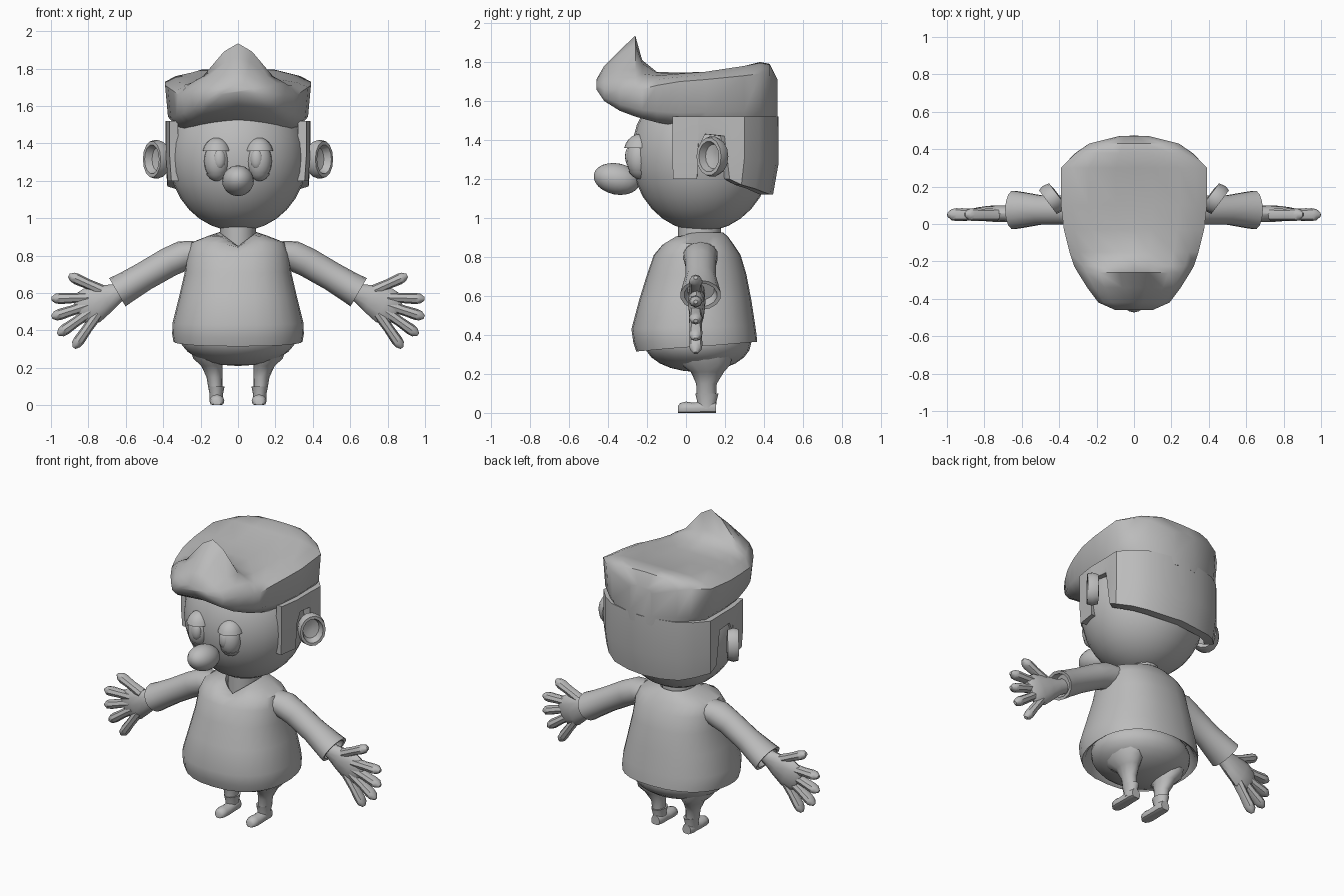
import bpy, bmesh, math
from mathutils import Vector, Matrix

if "Cube" in bpy.data.objects:
    bpy.data.objects.remove(bpy.data.objects["Cube"])

grey = bpy.data.materials.new("plain_grey")
grey.diffuse_color = (0.5, 0.5, 0.5, 1)
grey.use_nodes = True
grey.node_tree.nodes["Principled BSDF"].inputs["Base Color"].default_value = grey.diffuse_color


def finish(bm, name, angle=40):
    bmesh.ops.recalc_face_normals(bm, faces=bm.faces)
    me = bpy.data.meshes.new(name)
    bm.to_mesh(me)
    bm.free()
    ob = bpy.data.objects.new(name, me)
    bpy.context.collection.objects.link(ob)
    me.materials.append(grey)
    bpy.ops.object.select_all(action='DESELECT')
    ob.select_set(True)
    bpy.context.view_layer.objects.active = ob
    bpy.ops.object.shade_smooth_by_angle(angle=math.radians(angle))
    return ob


def loft(name, rings, angle=40):
    """Skin a row of closed rings and cap both ends."""
    bm = bmesh.new()
    vs = [[bm.verts.new(p) for p in r] for r in rings]
    n = len(vs[0])
    for a, b in zip(vs, vs[1:]):
        for i in range(n):
            j = (i + 1) % n
            bm.faces.new((a[i], a[j], b[j], b[i]))
    bm.faces.new(vs[0])
    bm.faces.new(vs[-1])
    return finish(bm, name, angle)


def ball(name, loc, size, tilt=0, keep=None, seg=20, rows=12):
    """Ellipsoid; keep = (z, +1 or -1) keeps only the part above or below z."""
    bm = bmesh.new()
    m = Matrix.Translation(loc) @ Matrix.Rotation(tilt, 4, 'X') @ Matrix.Diagonal((*size, 1))
    bmesh.ops.create_uvsphere(bm, u_segments=seg, v_segments=rows, radius=1, matrix=m)
    if keep:
        res = bmesh.ops.bisect_plane(bm, geom=bm.verts[:] + bm.edges[:] + bm.faces[:],
                                     plane_co=(0, 0, keep[0]), plane_no=(0, 0, -keep[1]),
                                     clear_outer=True)
        cut = [e for e in res['geom_cut'] if isinstance(e, bmesh.types.BMEdge)]
        bmesh.ops.holes_fill(bm, edges=cut, sides=0)
    return finish(bm, name)


def circle(n):
    return [(math.cos(2 * math.pi * i / n), math.sin(2 * math.pi * i / n)) for i in range(n)]


def level(x, y, z, rx, ry, n=12):
    return [(x + rx * c, y + ry * s, z) for c, s in circle(n)]


def tube(name, path, y, n=10):
    """Tube in the xz plane; path entries are (x, z, in-plane radius, depth radius)."""
    rings = []
    for i, (x, z, a, b) in enumerate(path):
        p, q = path[max(i - 1, 0)], path[min(i + 1, len(path) - 1)]
        d = Vector((q[0] - p[0], q[1] - p[1])).normalized()
        rings.append([(x - d.y * a * c, y + b * s, z + d.x * a * c) for c, s in circle(n)])
    return loft(name, rings)


# Head, nose, neck
ball("head", (0, .08, 1.325), (.37, .36, .395), seg=28, rows=16)
ball("nose", (0, -.355, 1.2), (.085, .12, .08), tilt=-.2)
loft("neck", [level(0, .07, z, .095, .11, 16) for z in (.82, .9, 1.0)])

# Hair top with quiff: slices (y, half width, bottom, side, top, peak)
slices = [(-.46, .10, 1.66, 1.68, 1.70, 1.71), (-.42, .19, 1.60, 1.66, 1.73, 1.78),
          (-.34, .25, 1.55, 1.66, 1.76, 1.86), (-.26, .30, 1.52, 1.66, 1.76, 1.935),
          (-.225, .32, 1.51, 1.66, 1.74, 1.81), (-.15, .345, 1.49, 1.68, 1.73, 1.75),
          (-.03, .375, 1.47, 1.70, 1.74, 1.745), (.10, .39, 1.47, 1.71, 1.75, 1.75),
          (.30, .39, 1.47, 1.73, 1.78, 1.78), (.38, .31, 1.47, 1.74, 1.795, 1.80),
          (.43, .24, 1.47, 1.73, 1.785, 1.79), (.47, .08, 1.47, 1.68, 1.71, 1.71)]
rings = []
for y, w, bot, side, top, peak in slices:
    half = [(.8 * w, bot), (.96 * w, bot + .3 * (side - bot)), (w, side), (.85 * w, .4 * side + .6 * top),
            (.62 * w, top), (.25 * w, top + .75 * (peak - top))]
    rings.append([(0, y, bot + .015)] + [(x, y, z) for x, z in half] + [(0, y, peak)]
                 + [(-x, y, z) for x, z in reversed(half)])
loft("hair_top", rings, 50)

# Hair sides and back: outline (x, y, lower edge) with a notch for the ear
edge = [(.365, -.07, 1.2), (.385, .06, 1.2), (.385, .065, 1.36), (.385, .1, 1.43), (.385, .2, 1.42),
        (.387, .235, 1.2), (.388, .3, 1.17), (.32, .375, 1.15), (.24, .43, 1.13), (.12, .46, 1.12)]
edge = edge + [(0, .475, 1.12)] + [(-x, y, z) for x, y, z in reversed(edge)]
rings = []
for x, y, z in edge:
    t = (1.5 - z) / .38
    kx, ky = 1 - .03 * t, 1 - .06 * t
    rings.append([(x * kx, y * ky, z), (x, y, z + .4 * (1.52 - z)), (x, y, 1.52),
                  (x * .88, y * .88, 1.52), (x * kx * .88, y * ky * .88, z)])
loft("hair_sides", rings)

# Eyes and ears
for s, tag in ((1, "left"), (-1, "right")):
    x = .113 * s
    ball("eye_" + tag, (x, -.24, 1.305), (.068, .066, .1))
    ball("pupil_" + tag, (.1 * s, -.285, 1.315), (.034, .028, .055), seg=14, rows=8)
    ball("upper_lid_" + tag, (x, -.235, 1.335), (.078, .085, .096), keep=(1.36, 1))
    ball("lower_lid_" + tag, (x, -.235, 1.305), (.074, .076, .107), keep=(1.24, -1))
    rings = []
    for k, d in ((.4, -.04), (.9, -.035), (1, 0), (.93, .03), (.75, .03), (.6, -.01), (.2, -.02)):
        rings.append([(s * (.437 + .6 * .085 * k * c + .8 * d), .135 + .8 * .085 * k * c - .6 * d,
                       1.315 + .105 * k * v) for c, v in circle(14)])
    loft("ear_" + tag, rings, 50)

# Shirt: rows (z, half width, front y, back y, neckline dip, hem tilt)
rows = [(.42, .28, -.20, .30, 0, .05), (.33, .325, -.235, .345, 0, .05), (.315, .345, -.255, .365, 0, .05),
        (.36, .352, -.27, .362, 0, .04), (.43, .35, -.28, .355, 0, .02), (.58, .315, -.24, .335, 0, 0),
        (.71, .285, -.20, .31, 0, 0), (.81, .275, -.165, .28, 0, 0), (.87, .25, -.125, .24, .025, 0),
        (.905, .16, -.08, .215, .055, 0), (.925, .10, -.055, .19, .075, 0), (.88, .085, -.03, .17, .06, 0)]
rings = []
for z, w, f, b, dip, tilt in rows:
    ring = []
    for c, s in circle(28):
        px = w * math.copysign(abs(c) ** .85, c)
        py = (f + b) / 2 + (b - f) / 2 * math.copysign(abs(s) ** .9, s)
        v = dip * max(0, 1 - abs(px) / .1) if s < 0 else 0
        ring.append((px, py, z - v + tilt * (s + 1) / 2))
    rings.append(ring)
loft("shirt", rings)

# Hips
ball("hips", (0, .06, .36), (.31, .275, .15), seg=24)

for s, tag in ((1, "left"), (-1, "right")):
    # Sleeve with an open cuff
    sleeve = [(.2, .81, .08, .09), (.28, .805, .082, .09), (.37, .765, .08, .08), (.5, .69, .078, .08),
              (.6, .63, .083, .098), (.645, .604, .088, .105), (.643, .605, .07, .085), (.6, .63, .06, .07)]
    rings = []
    for x, z, a, b in sleeve:
        rings.append([(s * (x + .5 * a * c), .075 + b * v, z + .86 * a * c) for c, v in circle(14)])
    loft("sleeve_" + tag, rings)
    # Hand with thumb and four fingers
    tube("palm_" + tag, [(s * x, z, a, b) for x, z, a, b in (
        (.58, .635, .045, .04), (.645, .6, .052, .042), (.71, .57, .078, .045),
        (.78, .535, .1, .042), (.835, .51, .09, .034), (.855, .5, .06, .02))], .055, 12)
    digits = [("thumb", .73, .615, .885, .685), ("index_finger", .8, .575, .975, .57),
              ("middle_finger", .8, .535, .975, .478), ("ring_finger", .79, .5, .945, .39),
              ("little_finger", .75, .49, .865, .325)]
    for name, x0, z0, x1, z1 in digits:
        d = Vector((x1 - x0, z1 - z0)).normalized()
        path = [(s * (x0 + (x1 - x0) * t), z0 + (z1 - z0) * t, r, r * 1.15)
                for t, r in ((0, .03), (.5, .027), (.85, .03), (1, .026))]
        path.append((s * (x1 + .022 * d.x), z1 + .022 * d.y, .01, .011))
        tube(name + "_" + tag, path, .05, 8)
    # Leg, ankle cuff and shoe
    loft("leg_" + tag, [level(s * x, y, z, a, b) for x, y, z, a, b in (
        (.117, .105, .06, .033, .045), (.122, .105, .1, .038, .05), (.126, .105, .15, .042, .053),
        (.14, .11, .21, .056, .085), (.155, .1, .25, .085, .13), (.16, .09, .32, .1, .15))])
    loft("ankle_cuff_" + tag, [level(s * .116, .107, z, a, b) for z, a, b in (
        (.02, .036, .046), (.06, .036, .05), (.1, .044, .06), (.098, .036, .05))])
    rings = []
    for y, w, h in ((-.042, .02, .035), (-.03, .034, .05), (0, .04, .058), (.04, .039, .052),
                    (.08, .037, .06), (.13, .038, .065), (.155, .03, .06)):
        rings.append([(s * .113 + w * c, y, max(0, h * (.4 + .6 * v))) for c, v in circle(12)])
    loft("shoe_" + tag, rings)
